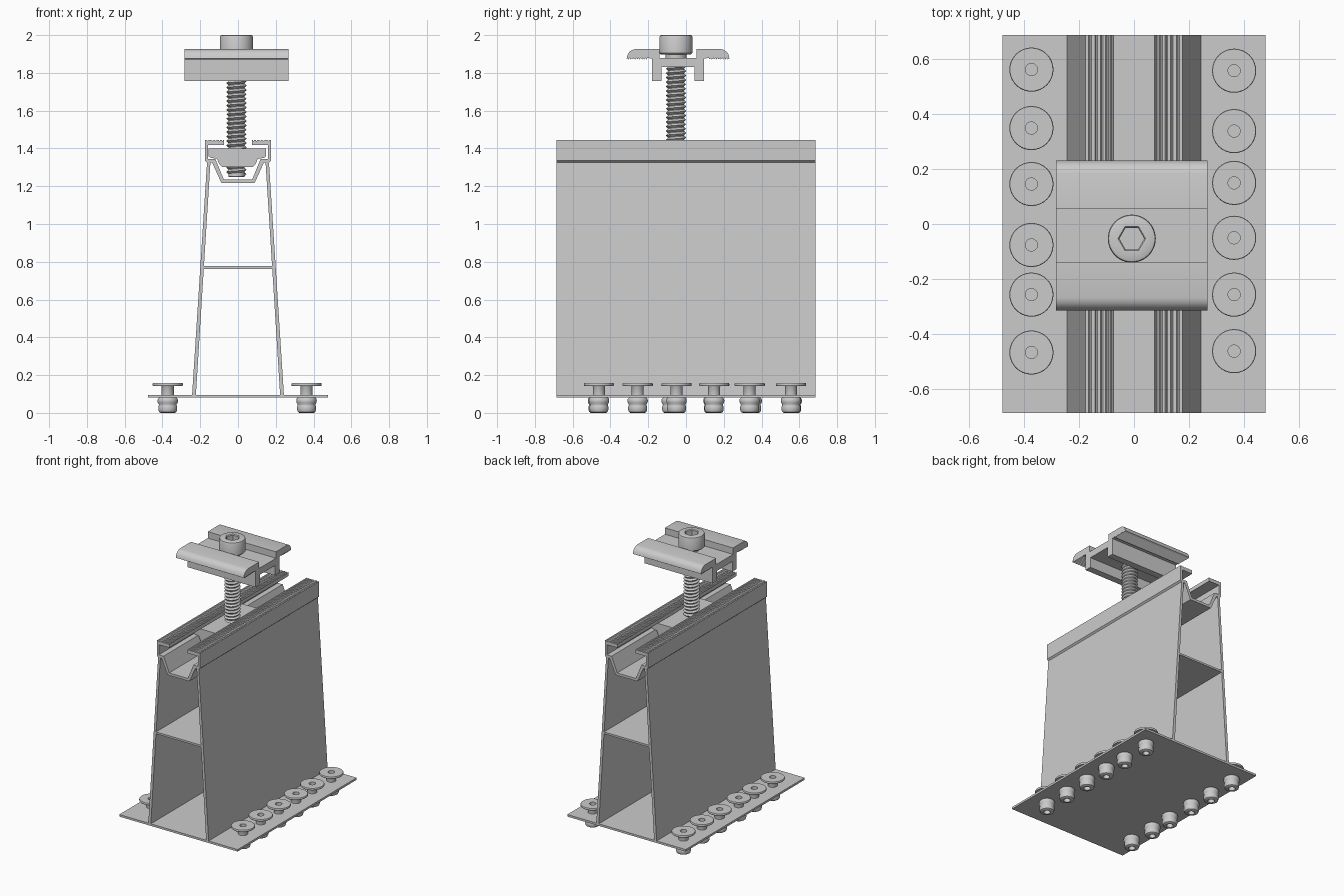
import bpy, bmesh
from math import pi, cos, sin

if "Cube" in bpy.data.objects:
    bpy.data.objects.remove(bpy.data.objects["Cube"])


def finish(bm, name, smooth=None):
    bmesh.ops.recalc_face_normals(bm, faces=bm.faces)
    mesh = bpy.data.meshes.new(name)
    bm.to_mesh(mesh)
    bm.free()
    ob = bpy.data.objects.new(name, mesh)
    bpy.context.collection.objects.link(ob)
    if smooth:
        bpy.ops.object.select_all(action='DESELECT')
        ob.select_set(True)
        bpy.context.view_layer.objects.active = ob
        bpy.ops.object.shade_smooth_by_angle(angle=smooth)
    return ob


def prism(name, outline, axis, lo, hi, smooth=None):
    """Extrude an outline (x,z along y) or (y,z along x) from lo to hi."""
    bm = bmesh.new()
    def place(p, t):
        return (p[0], t, p[1]) if axis == 'Y' else (t, p[0], p[1])
    a = [bm.verts.new(place(p, lo)) for p in outline]
    b = [bm.verts.new(place(p, hi)) for p in outline]
    bm.faces.new(a)
    bm.faces.new(b[::-1])
    n = len(a)
    for i in range(n):
        j = (i + 1) % n
        bm.faces.new((a[i], a[j], b[j], b[i]))
    return finish(bm, name, smooth)


def mirrored(half, centre=0):
    """Close a symmetric outline from its right half, listed top to bottom."""
    return [(centre + x, z) for x, z in half] + [(centre - x, z) for x, z in half[::-1]]


def lathe(name, profile, cx, cy, segs=32, closed=False):
    """Spin (radius, z[, hex]) points; hex points make a six-sided ring."""
    bm = bmesh.new()
    rings = []
    for r, z, *hexed in profile:
        ring = []
        for i in range(segs):
            a = 2 * pi * i / segs
            k = cos(pi / 6) / cos(a % (pi / 3) - pi / 6) if hexed else 1
            ring.append(bm.verts.new((cx + r * k * cos(a), cy + r * k * sin(a), z)))
        rings.append(ring)
    pairs = list(zip(rings, rings[1:]))
    if closed:
        pairs.append((rings[-1], rings[0]))
    else:
        bm.faces.new(rings[0])
        bm.faces.new(rings[-1])
    for p, q in pairs:
        for i in range(segs):
            j = (i + 1) % segs
            bm.faces.new((p[i], p[j], q[j], q[i]))
    return finish(bm, name, 0.6)


L = 0.685            # half length of the rail
BX, BY = -0.008, -0.053   # bolt axis

# Rail: base plate, middle web and trough
prism("base_plate", mirrored([(0.477, 0.096), (0.477, 0.081)]), 'Y', -L, L)
prism("middle_web", mirrored([(0.188, 0.777), (0.189, 0.763)]), 'Y', -L, L)
trough = [(0.158, 1.345), (0.12, 1.345), (0.075, 1.235)]
under = [(0.088, 1.217), (0.137, 1.325), (0.158, 1.325)]
prism("nut_trough", trough + [(-x, z) for x, z in trough[::-1]]
      + [(-x, z) for x, z in under[::-1]] + under, 'Y', -L, L)

# Rail: tapered side walls with grooved, inturned lips
lip = [(0.175, 1.445)]
for gx in (0.16, 0.137, 0.117, 0.098, 0.082):
    lip += [(gx + 0.005, 1.445), (gx, 1.439), (gx - 0.005, 1.445)]
wall = ([(0.243, 0.096), (0.164, 1.325), (0.175, 1.335)] + lip +
        [(0.073, 1.445), (0.073, 1.418), (0.158, 1.418), (0.158, 1.345),
         (0.146, 1.325), (0.223, 0.096)])
for side, s in (("right", 1), ("left", -1)):
    prism("side_wall_" + side, [(s * x, z) for x, z in wall], 'Y', -L, L)

# Sliding nut held under the lips
prism("sliding_nut", mirrored([(0.152, 1.40), (0.152, 1.358), (0.14, 1.35), (0.108, 1.345),
                               (0.095, 1.315), (0.082, 1.303)], -0.003), 'Y', BY - 0.24, BY + 0.24)

# Clamp: rounded wings with toothed undersides, channel and two legs
half = [(0.097, 1.879), (0.097, 1.926), (0.225, 1.926), (0.242, 1.922),
        (0.257, 1.912), (0.267, 1.897), (0.272, 1.877)]
for i in range(9):
    y = 0.262 - i * 0.012
    half += [(y, 1.871), (y - 0.003, 1.879)]
half += [(0.137, 1.876), (0.137, 1.757), (0.088, 1.757), (0.088, 1.83)]
prism("clamp", mirrored(half, -0.042), 'X', -0.282, 0.267, 0.45)

# Bolt head with a hexagonal socket
lathe("bolt_head", [(0.05, 1.877), (0.055, 1.88), (0.055, 1.898), (0.08, 1.898), (0.087, 1.905),
                    (0.087, 1.99), (0.084, 1.997), (0.078, 2.0), (0.05, 2.0, 1),
                    (0.045, 1.994, 1), (0.045, 1.945, 1)], BX, BY, 48)

# Bolt shank: plain core and helical thread
lathe("bolt_core", [(0.042, 1.25), (0.0435, 1.252), (0.0435, 1.88)], BX, BY)
bm = bmesh.new()
pitch, n, z0, turns = 0.0235, 32, 1.252, 25
root, crest = [], []
for i in range(n * turns + 1):
    a, z = 2 * pi * i / n, z0 + pitch * i / n
    root.append(bm.verts.new((BX + 0.042 * cos(a), BY + 0.042 * sin(a), z)))
    crest.append(bm.verts.new((BX + 0.054 * cos(a), BY + 0.054 * sin(a), z + pitch / 2)))
for i in range(n * turns):
    bm.faces.new((root[i], root[i + 1], crest[i + 1], crest[i]))
    if i + n + 1 <= n * turns:
        bm.faces.new((crest[i], crest[i + 1], root[i + n + 1], root[i + n]))
finish(bm, "bolt_thread", 0.6)

# Hollow rivets along both edges of the base
rivet = [(0.022, 0.157), (0.078, 0.157), (0.08, 0.154), (0.08, 0.146), (0.078, 0.143),
         (0.034, 0.143), (0.032, 0.14), (0.032, 0.09), (0.046, 0.081), (0.052, 0.075),
         (0.054, 0.065), (0.053, 0.055), (0.047, 0.045), (0.047, 0.04), (0.05, 0.033),
         (0.05, 0.016), (0.046, 0.005), (0.038, 0.0), (0.022, 0.0)]
rows = {"left": (-0.372, (0.56, 0.348, 0.145, -0.076, -0.256, -0.466)),
        "right": (0.363, (0.556, 0.337, 0.149, -0.05, -0.256, -0.461))}
for side, (x, ys) in rows.items():
    for i, y in enumerate(ys):
        lathe(f"rivet_{side}_{i + 1}", rivet, x, y, 32, True)
